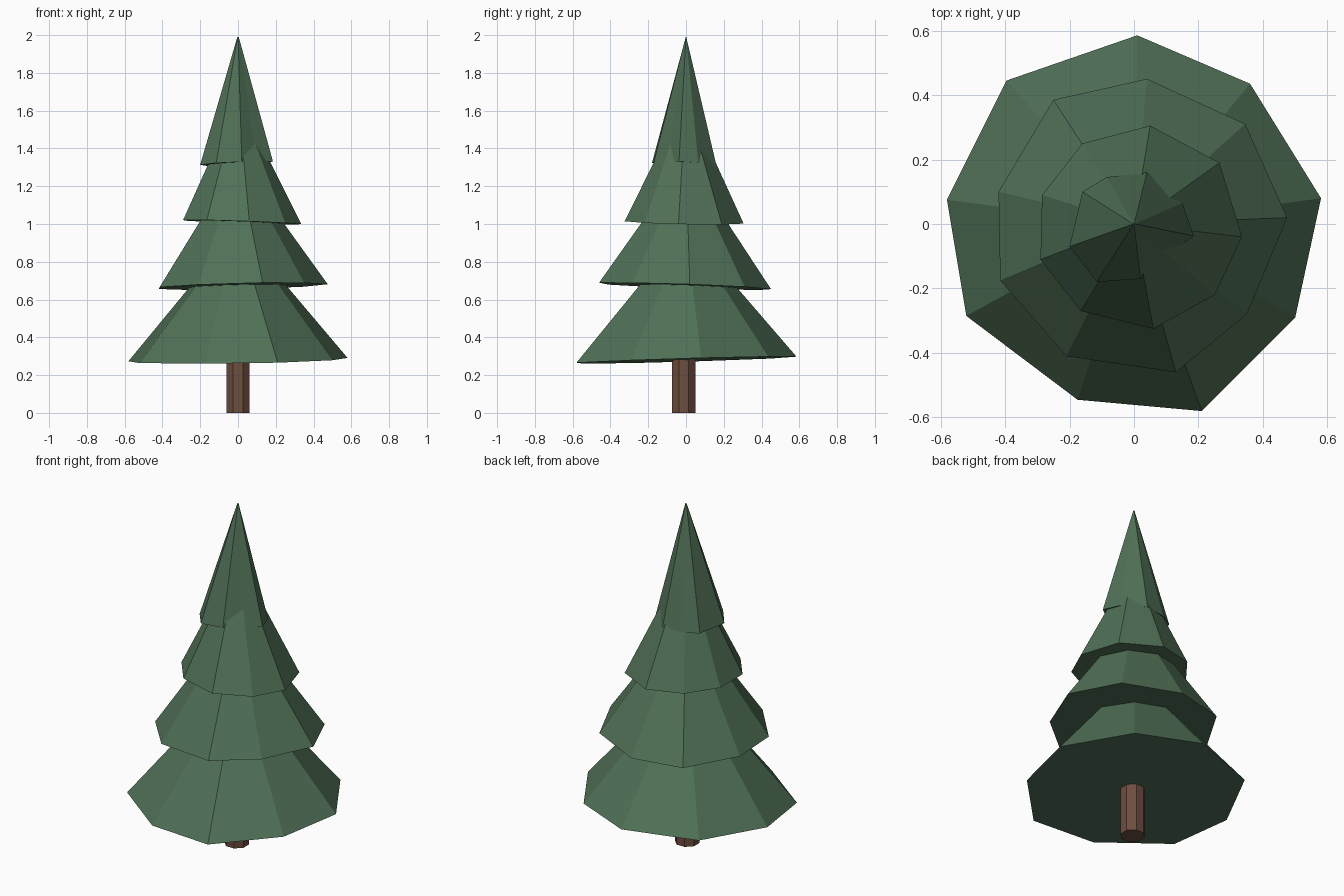
import bpy
import bmesh
import math
from mathutils import Vector

default_cube = bpy.data.objects.get("Cube")
if default_cube:
    bpy.data.objects.remove(default_cube, do_unlink=True)


def make_material(name, color):
    material = bpy.data.materials.new(name)
    material.use_nodes = True
    material.diffuse_color = (*color, 1)
    shader = material.node_tree.nodes["Principled BSDF"]
    shader.inputs["Base Color"].default_value = (*color, 1)
    shader.inputs["Roughness"].default_value = 0.9
    return material


def make_object(name, bm, material):
    bmesh.ops.recalc_face_normals(bm, faces=bm.faces[:])
    mesh = bpy.data.meshes.new(name)
    bm.to_mesh(mesh)
    bm.free()
    mesh.materials.append(material)
    obj = bpy.data.objects.new(name, mesh)
    bpy.context.scene.collection.objects.link(obj)
    return obj


def loft(name, lower_ring, upper_ring, material):
    """Closed, flat-shaded solid between two rings of equal length."""
    bm = bmesh.new()
    low = [bm.verts.new(p) for p in lower_ring]
    top = [bm.verts.new(p) for p in upper_ring]
    count = len(low)
    for i in range(count):
        j = (i + 1) % count
        bm.faces.new((low[i], low[j], top[j], top[i]))
    bm.faces.new(low)
    bm.faces.new(top)
    return make_object(name, bm, material)


def foliage_tier(name, outline, height, tilt, tip, tip_size, tip_slope=0.0):
    """Nine-sided skirt with an uneven, tilted hem; outline in hundredths."""
    hem = [Vector((x / 100, y / 100, 0)) for x, y in outline]
    for p in hem:
        p.z = height + tilt[0] * p.x + tilt[1] * p.y
    crown = []
    for p in hem:
        d = p.normalized()
        x, y = d.x * tip_size[0], d.y * tip_size[1]
        crown.append(Vector((x, y, tip + tip_slope * x)))
    return loft(name, hem, crown, green)


green = make_material("pine green", (0.080, 0.162, 0.093))
brown = make_material("bark brown", (0.156, 0.074, 0.049))

# Trunk: straight octagonal post
sides, radius = 8, 0.067
foot = [Vector((radius * math.cos(math.tau * (i + 0.5) / sides),
                radius * math.sin(math.tau * (i + 0.5) / sides) - 0.012, 0))
        for i in range(sides)]
loft("trunk", foot, [p + Vector((0, 0, 0.4)) for p in foot], brown)

# Foliage: four overlapping skirts, widest at the bottom
foliage_tier("bottom_branches",
             [(1, 58.5), (36, 43.5), (58, 8), (50, -29), (21, -58),
              (-17.5, -54.5), (-52, -28.5), (-58, 7.5), (-39.5, 44.5)],
             0.28, (0.015, 0.03), 0.95, (0.025, 0.025))
foliage_tier("lower_branches",
             [(4, 45), (34.5, 31), (47.5, 2), (35, -28), (13, -46),
              (-21, -41), (-41.5, -17.5), (-42, 10), (-25, 38.5)],
             0.67, (0.025, -0.035), 1.32, (0.025, 0.025))
foliage_tier("upper_branches",
             [(5, 30.5), (26.5, 19), (33.5, -4), (25, -22), (6, -32.5),
              (-16.5, -27), (-29, -11), (-28.5, 9), (-16, 25)],
             1.01, (-0.035, -0.02), 1.66, (0.015, 0.015))
foliage_tier("top_branches",
             [(4, 16), (15, 6.5), (18.5, -3.7), (10, -10), (2, -17),
              (-11.5, -18), (-20, -7), (-16, 10), (-8.5, 14.5)],
             1.32, (0.05, -0.05), 1.99, (0.027, 0.01), 0.35)
